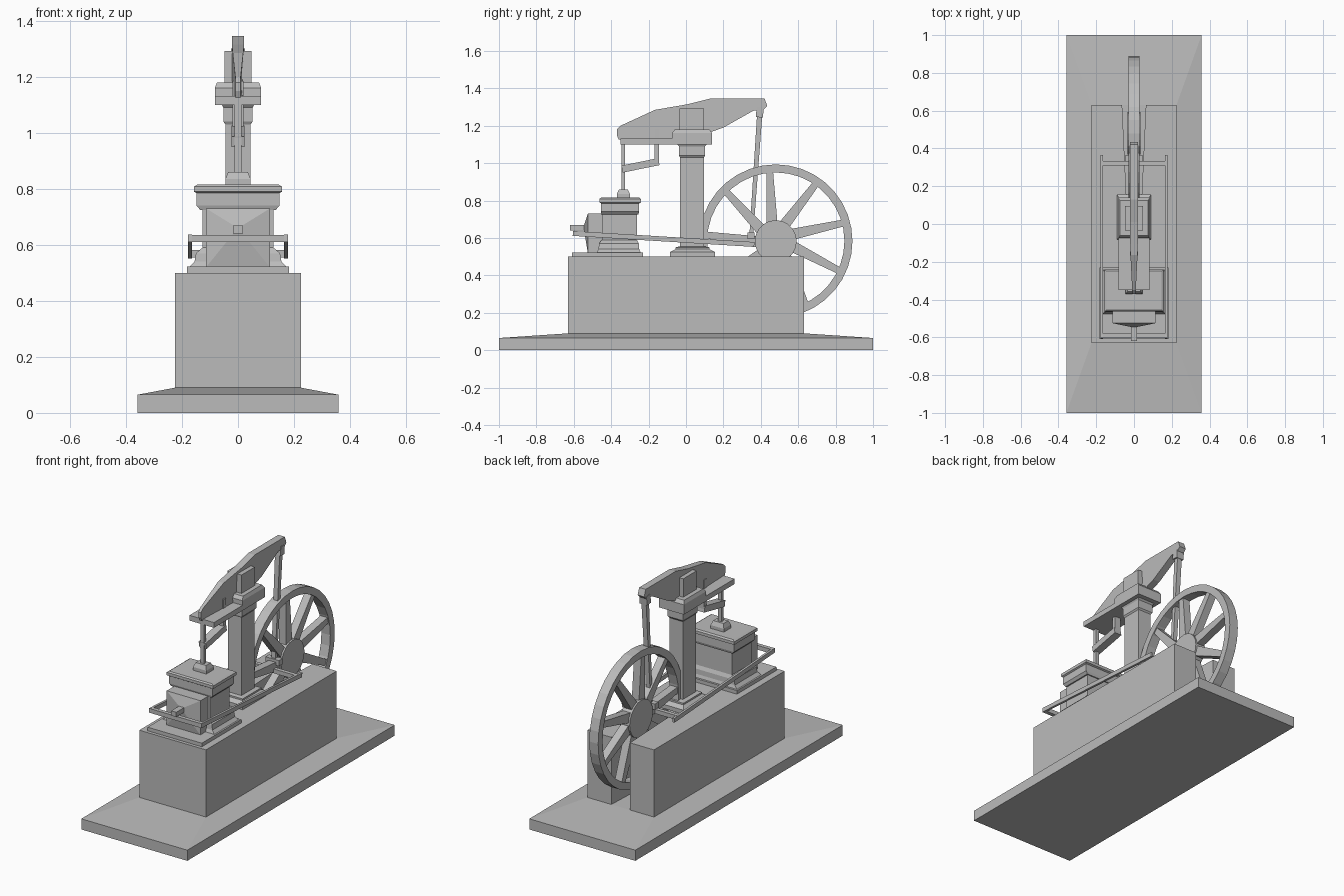
import bpy, bmesh
from math import sin, cos, pi, radians
from mathutils import Vector

cube = bpy.data.objects.get("Cube")
if cube:
    bpy.data.objects.remove(cube)

grey = bpy.data.materials.new("plain_grey")
grey.use_nodes = True
COLOUR = (0.5, 0.5, 0.5, 1)
grey.diffuse_color = COLOUR
grey.node_tree.nodes["Principled BSDF"].inputs["Base Color"].default_value = COLOUR


def finish(name, bm):
    bmesh.ops.recalc_face_normals(bm, faces=bm.faces)
    mesh = bpy.data.meshes.new(name)
    bm.to_mesh(mesh)
    bm.free()
    mesh.materials.append(grey)
    obj = bpy.data.objects.new(name, mesh)
    bpy.context.collection.objects.link(obj)
    return obj


def loft(bm, rings):
    """Skin a run of equal-sized point rings and cap both ends."""
    rows = [[bm.verts.new(p) for p in ring] for ring in rings]
    n = len(rows[0])
    for a, b in zip(rows, rows[1:]):
        for i in range(n):
            j = (i + 1) % n
            bm.faces.new((a[i], a[j], b[j], b[i]))
    bm.faces.new(rows[0])
    bm.faces.new(rows[-1])


def stack(name, sections):
    """Rectangular moulding: sections are (half width, front y, back y, z)."""
    bm = bmesh.new()
    loft(bm, [[(-w, a, z), (w, a, z), (w, b, z), (-w, b, z)] for w, a, b, z in sections])
    return finish(name, bm)


def box(name, w, y0, y1, z0, z1):
    return stack(name, [(w, y0, y1, z0), (w, y0, y1, z1)])


def bar(name, p, q, w0, t0, w1=None, t1=None):
    """Rectangular bar from p to q, half width w in x, half thickness t across."""
    w1, t1 = w1 or w0, t1 or t0
    p, q = Vector(p), Vector(q)
    side = Vector((1, 0, 0))
    across = (q - p).normalized().cross(side).normalized()
    bm = bmesh.new()
    loft(bm, [[c + side * w * i + across * t * j for i, j in ((-1, -1), (1, -1), (1, 1), (-1, 1))]
              for c, w, t in ((p, w0, t0), (q, w1, t1))])
    return finish(name, bm)


def slab(name, outline, half):
    """Extrude a (y, z) outline across x; half(y) gives the half thickness."""
    bm = bmesh.new()
    loft(bm, [[(s * half(y), y, z) for y, z in outline] for s in (-1, 1)])
    return finish(name, bm)


# Plinth with sloping top
stack("plinth", [(0.358, -1, 1, 0), (0.358, -1, 1, 0.065), (0.225, -0.63, 0.63, 0.09)])

# Masonry block with a tapering flywheel slot open at the back
bm = bmesh.new()
half_plan = [(0.225, -0.63), (0.225, 0.63), (0.063, 0.63), (0.036, 0.05)]
plan = half_plan + [(-x, y) for x, y in reversed(half_plan)]
loft(bm, [[(x, y, z) for x, y in plan] for z in (0.085, 0.5)])
finish("block", bm)

# Flywheel
WY, WZ, R_OUT, R_IN, R_HUB, SPOKES, SEG = 0.48, 0.583, 0.41, 0.367, 0.112, 9, 36


def on_wheel(r, deg, x=0.0):
    a = radians(deg)
    return (x, WY + r * cos(a), WZ + r * sin(a))


bm = bmesh.new()
rows = []
for i in range(SEG):
    deg = 360 * i / SEG
    rows.append([bm.verts.new(on_wheel(r, deg, x)) for r, x in
                 ((R_OUT, -0.03), (R_OUT, 0.03), (R_IN, 0.03), (R_IN, -0.03))])
for a, b in zip(rows, rows[1:] + rows[:1]):
    for k in range(4):
        m = (k + 1) % 4
        bm.faces.new((a[k], a[m], b[m], b[k]))
finish("flywheel_rim", bm)

bm = bmesh.new()
loft(bm, [[on_wheel(R_HUB, 360 * i / 20, x) for i in range(20)] for x in (-0.034, 0.034)])
finish("flywheel_hub", bm)

for i in range(SPOKES):
    deg = 55 + 360 * i / SPOKES
    bar(f"flywheel_spoke_{i + 1}", on_wheel(R_HUB * 0.8, deg + 8), on_wheel(R_IN + 0.01, deg),
        0.024, 0.03, 0.024, 0.018)

# Column, its capital and the beam bearing
stack("column", [
    (0.09, -0.085, 0.155, 0.5), (0.09, -0.085, 0.155, 0.525),
    (0.07, -0.055, 0.125, 0.54), (0.07, -0.055, 0.125, 0.55),
    (0.045, -0.032, 0.095, 0.555), (0.045, -0.032, 0.095, 1.03),
    (0.052, -0.038, 0.102, 1.04), (0.052, -0.038, 0.102, 1.09),
    (0.06, -0.05, 0.115, 1.105)])
stack("capital", [
    (0.083, -0.075, 0.14, 1.1), (0.083, -0.075, 0.14, 1.16),
    (0.075, -0.06, 0.125, 1.18)])
box("beam_bearing", 0.048, -0.035, 0.095, 1.17, 1.292)
box("front_shelf", 0.083, -0.35, -0.07, 1.1, 1.132)

# Rocking beam, thinner towards its ends
beam = [(-0.37, 1.15), (-0.37, 1.18), (-0.35, 1.2), (-0.165, 1.285), (0.01, 1.315),
        (0.13, 1.345), (0.42, 1.345), (0.435, 1.305), (0.415, 1.285), (0.36, 1.28),
        (0.2, 1.19), (0.13, 1.165), (-0.03, 1.13), (-0.36, 1.125)]
slab("beam", beam, lambda y: 0.022 if y > -0.1 else 0.022 - 0.05 * (-0.1 - y))

# Connecting rod and crank pin
bar("rod_head", (0, 0.397, 1.3), (0, 0.392, 1.245), 0.025, 0.019)
bar("connecting_rod", (0, 0.394, 1.26), (0, 0.348, 0.6), 0.016, 0.014, 0.013, 0.01)
box("crank_pin", 0.045, 0.33, 0.365, 0.595, 0.63)

# Piston rod, gland and linkage
stack("gland", [
    (0.045, -0.37, -0.3, 0.805), (0.045, -0.37, -0.3, 0.835),
    (0.035, -0.358, -0.312, 0.86)])
box("piston_rod", 0.012, -0.345, -0.325, 0.85, 1.13)
bar("link_arm", (0, -0.342, 0.968), (0, -0.145, 1.008), 0.024, 0.019)
box("link_hanger", 0.02, -0.168, -0.145, 1.0, 1.185)

# Steam cylinder
box("cylinder_bed", 0.183, -0.61, -0.23, 0.495, 0.522)
stack("cylinder", [
    (0.18, -0.48, -0.24, 0.515), (0.155, -0.468, -0.25, 0.54),
    (0.15, -0.465, -0.252, 0.57), (0.127, -0.45, -0.262, 0.59),
    (0.127, -0.45, -0.262, 0.73)])
stack("cylinder_lid", [
    (0.135, -0.45, -0.255, 0.725), (0.148, -0.455, -0.25, 0.74),
    (0.148, -0.455, -0.25, 0.785), (0.157, -0.463, -0.24, 0.79),
    (0.157, -0.463, -0.24, 0.808), (0.145, -0.455, -0.25, 0.815)])

# Valve chest with a pyramid front and a stem
bm = bmesh.new()
loft(bm, [[(sx * w, y, z) for sx, z in ((-1, lo), (1, lo), (1, hi), (-1, hi))]
          for w, y, lo, hi in ((0.114, -0.44, 0.52, 0.73), (0.114, -0.525, 0.52, 0.73),
                               (0.017, -0.545, 0.64, 0.67))])
finish("valve_chest", bm)
box("valve_stem", 0.017, -0.62, -0.53, 0.641, 0.67)

# Valve drive frame
for side, x in (("right", -0.171), ("left", 0.171)):
    bar(f"{side}_drive_bar", (x, -0.605, 0.624), (x, 0.365, 0.565), 0.007, 0.013)
for name, y, z in (("front", -0.592, 0.623), ("back", 0.322, 0.568)):
    box(f"{name}_cross_bar", 0.176, y - 0.012, y + 0.012, z - 0.013, z + 0.013)
